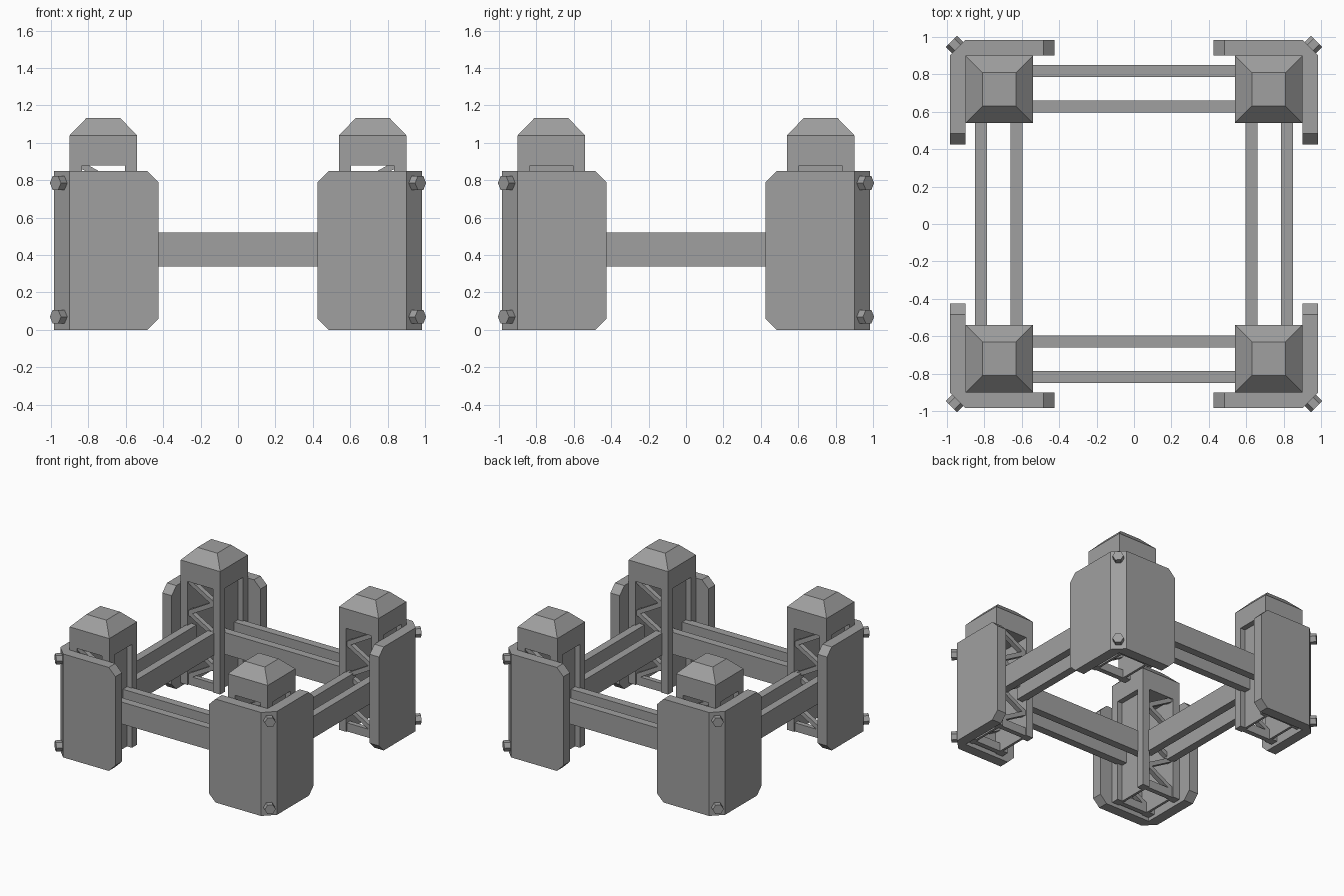
import bpy
import bmesh
from math import pi, atan2, hypot
from mathutils import Matrix, Vector

if "Cube" in bpy.data.objects:
    bpy.data.objects.remove(bpy.data.objects["Cube"])

grey = bpy.data.materials.new("plain_grey")
grey.use_nodes = True
grey.diffuse_color = (0.35, 0.35, 0.35, 1)
grey.node_tree.nodes["Principled BSDF"].inputs["Base Color"].default_value = (0.35, 0.35, 0.35, 1)

C = 0.72        # column centre
H = 0.18        # column half width
POST = 0.065    # corner post width
IN, OUT = C - H, C + H


def box(bm, lo, hi):
    lo, hi = Vector(lo), Vector(hi)
    m = Matrix.Translation((lo + hi) / 2) @ Matrix.Diagonal((*(hi - lo), 1))
    return bmesh.ops.create_cube(bm, size=1, matrix=m)["verts"]


def prism(bm, points, offset):
    face = bm.faces.new([bm.verts.new(p) for p in points])
    ext = bmesh.ops.extrude_face_region(bm, geom=[face], use_keep_orig=True)
    verts = [g for g in ext["geom"] if isinstance(g, bmesh.types.BMVert)]
    bmesh.ops.translate(bm, verts=verts, vec=offset)


def finish(name, bm):
    """Turn one quadrant into an object repeated at all four corners."""
    bmesh.ops.recalc_face_normals(bm, faces=bm.faces[:])
    mesh = bpy.data.meshes.new(name)
    bm.to_mesh(mesh)
    bm.free()
    mesh.materials.append(grey)
    ob = bpy.data.objects.new(name, mesh)
    bpy.context.collection.objects.link(ob)
    mod = ob.modifiers.new("four_corners", "MIRROR")
    mod.use_axis = (True, True, False)
    mod.use_mirror_merge = False
    return ob


# Column corner posts
bm = bmesh.new()
for x in (IN, OUT - POST):
    for y in (IN, OUT - POST):
        box(bm, (x, y, 0.03), (x + POST, y + POST, 0.9))
finish("column_posts", bm)

# Recessed panels on the x sides of each column
bm = bmesh.new()
for x in (IN + 0.045, OUT - 0.065):
    box(bm, (x, IN + POST, 0.03), (x + 0.02, OUT - POST, 0.9))
finish("column_panels", bm)

# Zigzag lattice on the y sides
bm = bmesh.new()
BOTTOM, TOP, STEPS = 0.1, 0.88, 6
left, right = IN + POST, OUT - POST
for y in (IN + 0.01, OUT - 0.05):
    box(bm, (left, y, 0.03), (right, y + 0.04, BOTTOM))
    rise = (TOP - BOTTOM) / STEPS
    for i in range(STEPS):
        run = (right - left) * (1 if i % 2 else -1)
        m = Matrix.Translation((C, y + 0.02, BOTTOM + (i + 0.5) * rise))
        m = m @ Matrix.Rotation(-atan2(rise, run), 4, "Y")
        m = m @ Matrix.Diagonal((hypot(run, rise), 0.04, 0.035, 1))
        bmesh.ops.create_cube(bm, size=1, matrix=m)
finish("column_lattice", bm)

# Solid column head with a sloped cap
bm = bmesh.new()
box(bm, (IN, IN, 0.88), (OUT, OUT, 1.04))
top = max(bm.faces, key=lambda f: f.calc_center_median().z)
new = bmesh.ops.extrude_face_region(bm, geom=[top])["geom"]
bmesh.ops.delete(bm, geom=[top], context="FACES_ONLY")
for v in (g for g in new if isinstance(g, bmesh.types.BMVert)):
    v.co = (C + (v.co.x - C) / 2, C + (v.co.y - C) / 2, 1.133)
finish("column_head", bm)

# Corner armour: two chamfered plates joined by a bevelled corner
END, FAR, CUT, HIGH = 0.425, 0.985, 0.06, 0.85
bm = bmesh.new()
outline = [(OUT, 0), (END + CUT, 0), (END, CUT), (END, HIGH - CUT), (END + CUT, HIGH), (OUT, HIGH)]
prism(bm, [(a, OUT, z) for a, z in outline], (0, FAR - OUT, 0))
prism(bm, [(OUT, a, z) for a, z in outline], (FAR - OUT, 0, 0))
prism(bm, [(OUT, OUT, 0), (FAR, OUT, 0), (OUT, FAR, 0)], (0, 0, HIGH))
finish("corner_armour", bm)

# Hexagonal bolts on the bevelled corner
bm = bmesh.new()
for z in (0.07, 0.785):
    m = Matrix.Translation((0.955, 0.955, z))
    m = m @ Matrix.Rotation(pi / 4, 4, "Z") @ Matrix.Rotation(pi / 2, 4, "Y")
    bmesh.ops.create_cone(bm, cap_ends=True, segments=6, radius1=0.042,
                          radius2=0.042, depth=0.06, matrix=m)
finish("corner_bolts", bm)

# Paired rails joining the columns
bm = bmesh.new()
for a, b in ((0.595, 0.66), (0.785, 0.85)):
    box(bm, (0, a, 0.34), (IN + 0.045, b, 0.52))
    box(bm, (a, 0, 0.34), (b, IN + 0.045, 0.52))
# open the rails at the centre lines so the mirrored halves join cleanly
ends = [f for f in bm.faces if min(abs(f.calc_center_median().x), abs(f.calc_center_median().y)) < 0.001]
bmesh.ops.delete(bm, geom=ends, context="FACES_ONLY")
rails = finish("connecting_rails", bm)
rails.modifiers["four_corners"].use_mirror_merge = True
